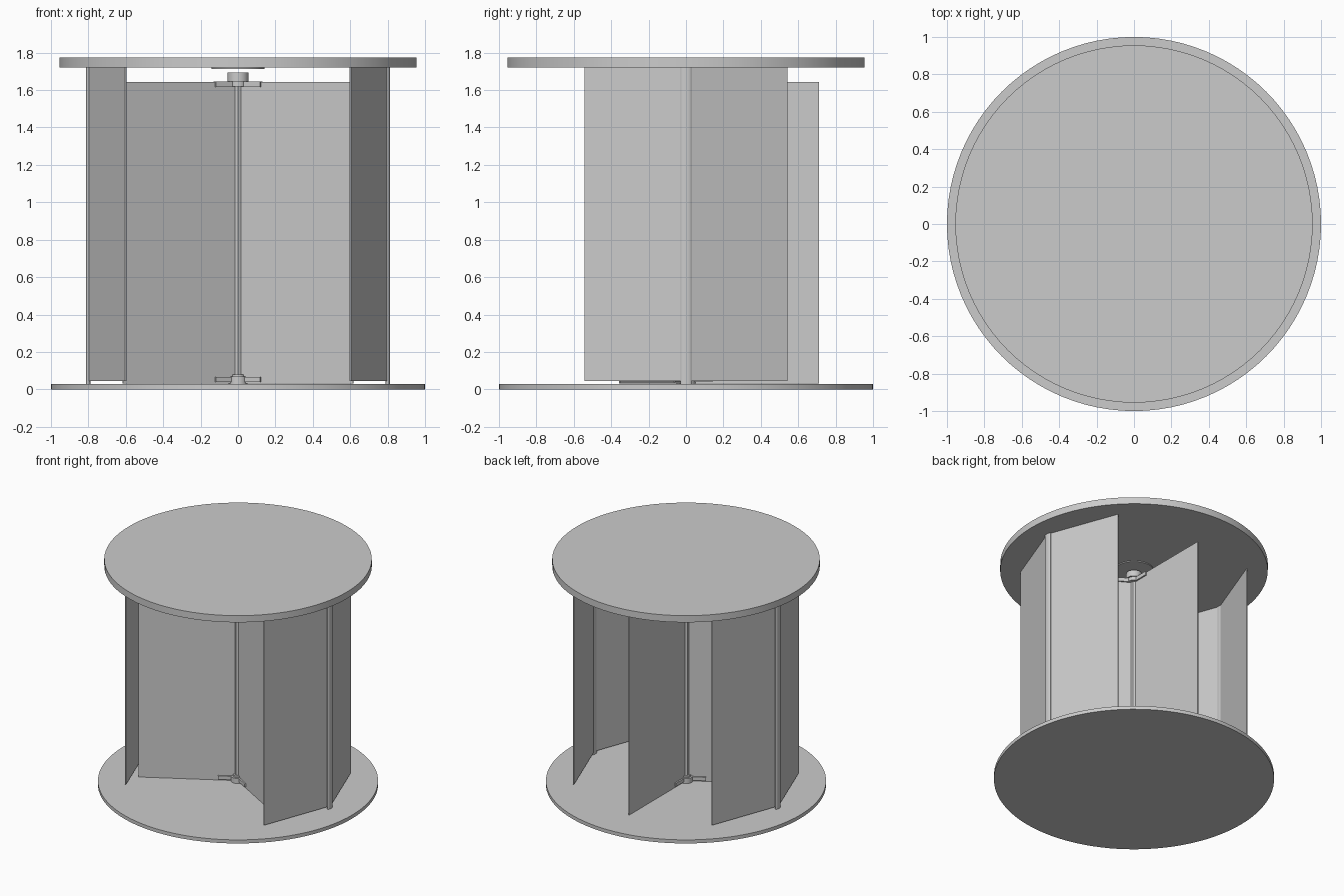
import bpy, math
from mathutils import Vector

if "Cube" in bpy.data.objects:
    bpy.data.objects.remove(bpy.data.objects["Cube"])

grey = bpy.data.materials.new("light_grey")
grey.diffuse_color = (0.6, 0.6, 0.6, 1)
grey.use_nodes = True
grey.node_tree.nodes["Principled BSDF"].inputs["Base Color"].default_value = grey.diffuse_color


def cylinder(name, r, z0, z1, sides=32, x=0, y=0, smooth=True):
    bpy.ops.mesh.primitive_cylinder_add(vertices=sides, radius=r, depth=z1 - z0,
                                        location=(x, y, (z0 + z1) / 2))
    ob = bpy.context.object
    ob.name = name
    ob.data.materials.append(grey)
    if smooth:
        bpy.ops.object.shade_smooth_by_angle(angle=math.radians(35))
    return ob


def panel(name, a, b, thick, z0, z1):
    """Upright slab running between two plan points."""
    a, b = Vector(a), Vector(b)
    d, mid = b - a, (a + b) / 2
    bpy.ops.mesh.primitive_cube_add(size=1, location=(mid.x, mid.y, (z0 + z1) / 2),
                                    rotation=(0, 0, math.atan2(d.y, d.x)))
    ob = bpy.context.object
    ob.name = name
    ob.scale = (d.length, thick, z1 - z0)
    ob.data.materials.append(grey)
    return ob


# Floor and canopy discs
cylinder("floor_disc", 1.0, 0, 0.028, 96)
cylinder("canopy_disc", 0.955, 1.72, 1.773, 96)

# Fixed side walls: two flat panels meeting at a slim post
for side, s in (("left", -1), ("right", 1)):
    for end, e in (("front", -1), ("back", 1)):
        panel(f"{side}_{end}_wall", (s * 0.803, 0), (s * 0.601, e * 0.54), 0.008, 0.045, 1.72)
    post = cylinder(f"{side}_post", 0.03, 0.028, 1.72, 16, x=s * 0.801)
    post.scale.x = 0.4

# Central shaft
shaft = cylinder("shaft", 0.023, 0.028, 1.65, 6, smooth=False)

# Collars and ceiling plate
cylinder("bottom_collar", 0.05, 0.028, 0.068)
cylinder("bottom_collar_cap", 0.036, 0.068, 0.08)
cylinder("top_collar_base", 0.044, 1.618, 1.65)
cylinder("top_collar", 0.056, 1.645, 1.693)
cylinder("ceiling_plate", 0.142, 1.713, 1.721, 48)

# Three rotating wings with clamps at top and bottom
for i in range(3):
    t = math.radians(90 + 120 * i)
    u = Vector((math.cos(t), math.sin(t)))
    panel(f"wing_{i + 1}", u * 0.015, u * 0.712, 0.008, 0.03, 1.643)
    panel(f"bottom_clamp_{i + 1}", u * 0.03, u * 0.143, 0.03, 0.04, 0.067)
    panel(f"top_clamp_{i + 1}", u * 0.03, u * 0.143, 0.03, 1.616, 1.645)
